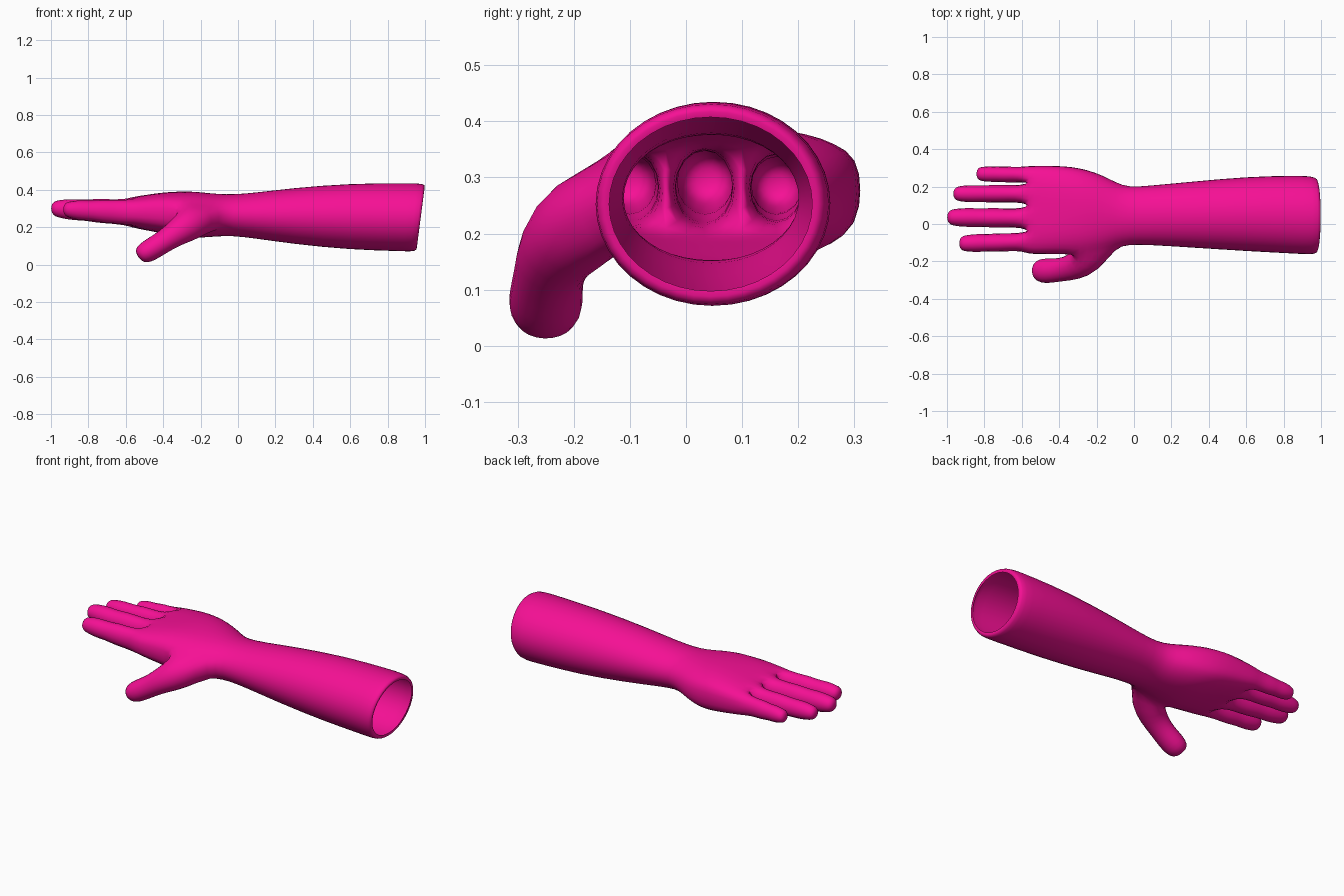
import bpy, bmesh, math
from mathutils import Vector

if "Cube" in bpy.data.objects:
    bpy.data.objects.remove(bpy.data.objects["Cube"])

bm = bmesh.new()

# Cross-section: 20 points, 1..9 along the back of the hand, 11..19 along the palm
COLS = [.305, .265, .222, .162, .10, .035, -.037, -.097, -.155]
U = [(y - .075) / .23 for y in COLS]


def section(x, y0, y1, z0, z1, flat, slant=0):
    cy, cz, ry, rz = (y0 + y1) / 2, (z0 + z1) / 2, (y1 - y0) / 2, (z1 - z0) / 2
    ring = []
    for k in range(20):
        a = 2 * math.pi * k / 20
        ey, ez = math.cos(a), math.sin(a)
        if k in (0, 10):
            py, pz = ey * 1.03, 0
        else:
            py = U[k - 1] if k < 10 else U[19 - k]
            pz = (1 - .4 * py ** 4) * (1 if k < 10 else -1)
        y = cy + ry * (ey * (1 - flat) + py * flat)
        z = cz + rz * (ez * (1 - flat) + pz * flat)
        ring.append(bm.verts.new((x + slant * (z - .25), y, z)))
    return ring


def bridge(a, b):
    n = len(a)
    for i in range(n):
        bm.faces.new((a[i], a[(i + 1) % n], b[(i + 1) % n], b[i]))


def tube(base, stations):
    """Loft from an open boundary through (centre, direction, width, height) rings."""
    n, prev = len(base), base
    for c, d, rw, rh in stations:
        c, d = Vector(c), Vector(d).normalized()
        e1 = d.cross(Vector((0, 0, 1))).normalized()
        e2 = e1.cross(d)
        mid = sum((v.co for v in prev), Vector()) / n
        best = None
        for s in (1, -1):
            q = 0
            for i, v in enumerate(prev):
                w = v.co - mid
                t = math.atan2(w.dot(e2), w.dot(e1)) - s * 2 * math.pi * i / n
                q += complex(math.cos(t), math.sin(t))
            if best is None or abs(q) > abs(best[0]):
                best = (q, s)
        off, s = math.atan2(best[0].imag, best[0].real), best[1]
        ring = []
        for i in range(n):
            a = off + s * 2 * math.pi * i / n
            ring.append(bm.verts.new(c + e1 * rw * math.cos(a) + e2 * rh * math.sin(a)))
        bridge(prev, ring)
        prev = ring
    tip = bm.verts.new(c + d * rw * .25)
    for i in range(n):
        bm.faces.new((prev[i], prev[(i + 1) % n], tip))


# Cuff, forearm, wrist and palm
sections = [
    (.975, -.14, .228, .095, .41, 0, .13),
    (.98, -.158, .245, .075, .43, 0, .13),
    (.95, -.167, .26, .066, .438, 0, .1),
    (.85, -.161, .262, .07, .438, 0, .03),
    (.6, -.148, .256, .077, .436, 0),
    (.3, -.128, .228, .107, .413, 0),
    (.08, -.114, .207, .14, .384, 0),
    (-.03, -.112, .198, .152, .377, 0),
    (-.10, -.128, .225, .15, .378, .1),
    (-.17, -.155, .262, .145, .385, .3),
    (-.25, -.165, .288, .14, .392, .55),
    (-.33, -.16, .303, .15, .391, .75),
    (-.42, -.157, .307, .17, .384, .9),
    (-.50, -.156, .306, .185, .371, 1),
    (-.565, -.155, .305, .198, .362, 1)]
rings = [section(*s) for s in sections]
R0, R1, K0, K1 = 8, 11, 9, 12          # patch left open for the thumb
for i in range(len(rings) - 1):
    for k in range(20):
        if R0 <= i < R1 and K0 <= k < K1:
            continue
        m = (k + 1) % 20
        bm.faces.new((rings[i][k], rings[i][m], rings[i + 1][m], rings[i + 1][k]))

# Thumb
edge = [rings[R0][k] for k in range(K0, K1)] + [rings[r][K1] for r in range(R0, R1)]
edge += [rings[R1][k] for k in range(K1, K0, -1)] + [rings[r][K0] for r in range(R1, R0, -1)]
tube(edge, [
    ((-.255, -.195, .215), (-.55, -.65, -.35), .093, .092),
    ((-.325, -.232, .172), (-.75, -.3, -.5), .074, .074),
    ((-.39, -.245, .127), (-.8, -.1, -.58), .064, .062),
    ((-.45, -.25, .09), (-.8, 0, -.58), .069, .063),
    ((-.495, -.25, .062), (-.8, 0, -.58), .068, .060),
    ((-.525, -.25, .044), (-.8, 0, -.58), .050, .046)])
for v in [v for v in bm.verts if not v.link_faces]:
    bm.verts.remove(v)

# Four fingers from the knuckle end, sharing the webs between them
last = rings[-1]
middle = {0: last[0], 8: last[10]}
for c in (2, 4, 6):
    middle[c] = bm.verts.new((-.555, COLS[c], .28))
fingers = [(.268, -.842, .044, .277), (.162, -.967, .049, .29),
           (.036, -1.0, .054, .3), (-.104, -.935, .051, .295)]
profile = [(0, .98, 1.3), (.2, .95, 1.2), (.38, 1.0, 1.2), (.55, .92, 1.02),
           (.7, .97, 1.06), (.86, .9, .92), (.95, .78, .76), (.985, .5, .48)]
for f, (y, x1, r, z) in enumerate(fingers):
    a = 2 * f
    base = [last[a + 1], last[a + 2], last[a + 3], middle[a + 2],
            last[17 - a], last[18 - a], last[19 - a], middle[a]]
    base_y = (COLS[a] + COLS[a + 2]) / 2
    tube(base, [((-.6 + t * (x1 + .6), base_y + (y - base_y) * t, .28 + (z - .28) * t),
                 (-1, 0, 0), r * w * 1.08, r * h * 1.1) for t, w, h in profile])

bmesh.ops.recalc_face_normals(bm, faces=bm.faces)
mesh = bpy.data.meshes.new("glove")
bm.to_mesh(mesh)
bm.free()
glove = bpy.data.objects.new("glove", mesh)
bpy.context.collection.objects.link(glove)
for p in mesh.polygons:
    p.use_smooth = True
sub = glove.modifiers.new("Smooth", 'SUBSURF')
sub.levels = sub.render_levels = 1

pink = bpy.data.materials.new("pink_rubber")
pink.diffuse_color = (.92, .005, .3, 1)
pink.use_nodes = True
pink.node_tree.nodes["Principled BSDF"].inputs["Base Color"].default_value = pink.diffuse_color
mesh.materials.append(pink)
